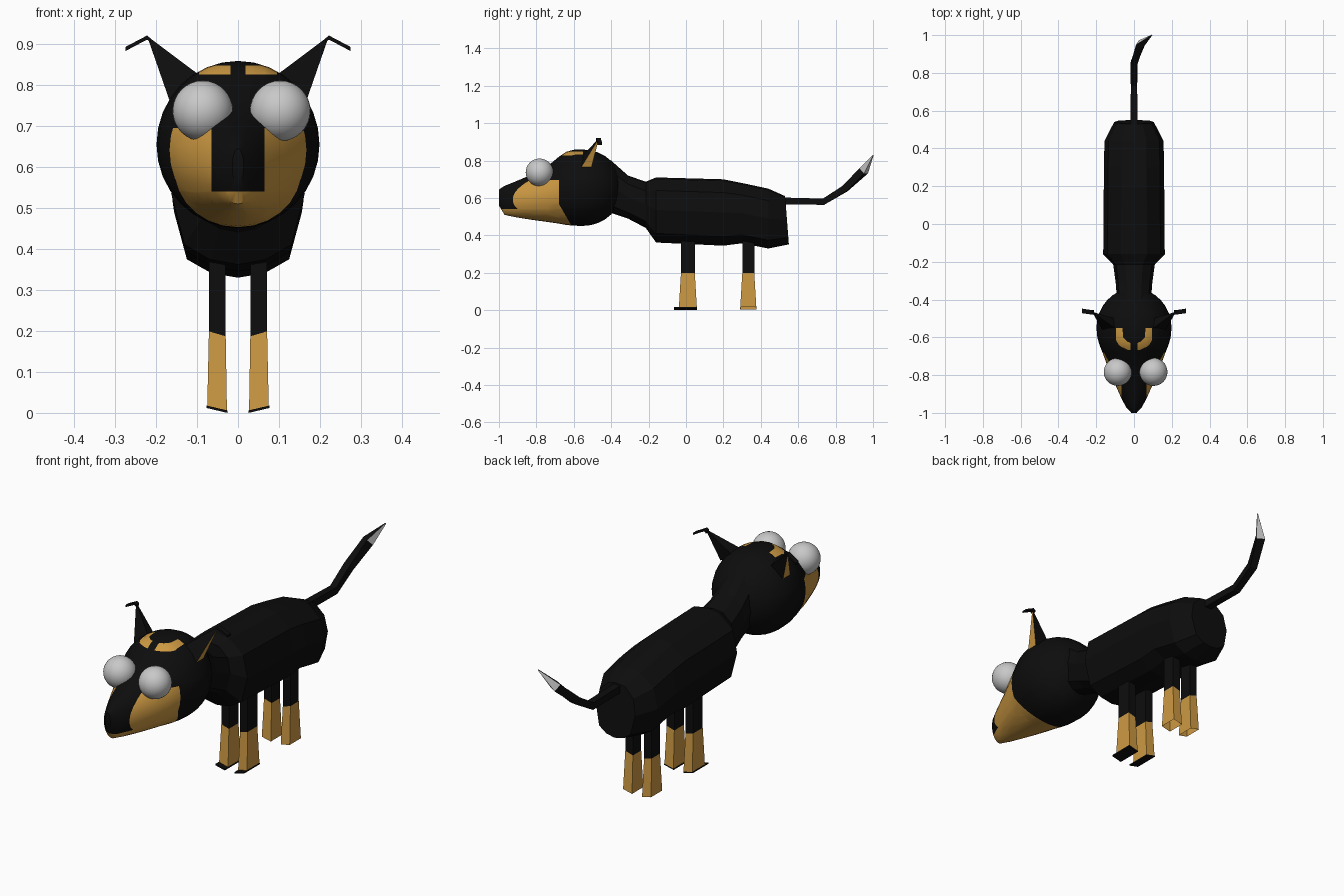
import bpy, bmesh, math
from mathutils import Vector

if "Cube" in bpy.data.objects:
    bpy.data.objects.remove(bpy.data.objects["Cube"])


def material(name, rgb):
    m = bpy.data.materials.new(name)
    m.diffuse_color = (*rgb, 1)
    m.use_nodes = True
    m.node_tree.nodes["Principled BSDF"].inputs["Base Color"].default_value = m.diffuse_color
    return m


BLACK = material("black_coat", (0.004, 0.004, 0.004))
TAN = material("tan_coat", (0.61, 0.32, 0.055))
GREY = material("pale_grey", (0.58, 0.58, 0.58))


def finish(name, bm, mats, rule=None, smooth=None):
    """Turn a bmesh into an object; rule(face) gives the material slot."""
    bmesh.ops.recalc_face_normals(bm, faces=bm.faces)
    bm.normal_update()
    if rule:
        for f in bm.faces:
            f.material_index = rule(f)
    me = bpy.data.meshes.new(name)
    bm.to_mesh(me)
    bm.free()
    for m in mats:
        me.materials.append(m)
    ob = bpy.data.objects.new(name, me)
    bpy.context.collection.objects.link(ob)
    if smooth:
        bpy.ops.object.select_all(action='DESELECT')
        ob.select_set(True)
        bpy.context.view_layer.objects.active = ob
        bpy.ops.object.shade_smooth_by_angle(angle=math.radians(smooth))
    return ob


def loft(bm, rings, start=True, end=True):
    """Skin a list of equally long point rings."""
    vs = [[bm.verts.new(p) for p in r] for r in rings]
    n = len(vs[0])
    for a, b in zip(vs, vs[1:]):
        for i in range(n):
            j = (i + 1) % n
            bm.faces.new((a[i], a[j], b[j], b[i]))
    if start:
        bm.faces.new(vs[0][::-1])
    if end:
        bm.faces.new(vs[-1])


def sections(profile, stations):
    """Scale a unit profile to stations (y, bottom, top, half width, shear)."""
    rings = []
    for y, lo, hi, w, shear in stations:
        c, h = (lo + hi) / 2, (hi - lo) / 2
        rings.append([(w * u, y - shear * v, c + h * v) for u, v in profile])
    return rings


# Body and neck: faceted twelve-sided loft
half = [(0, -1), (0.42, -0.93), (0.8, -0.72), (1, 0), (0.86, 0.6), (0.42, 0.95), (0, 1)]
profile = half + [(-u, v) for u, v in half[-2:0:-1]]
bm = bmesh.new()
loft(bm, sections(profile, [
    (-0.40, 0.52, 0.80, 0.09, 0), (-0.31, 0.49, 0.72, 0.097, 0),
    (-0.215, 0.44, 0.687, 0.11, 0), (-0.16, 0.362, 0.71, 0.163, 0),
    (0.20, 0.345, 0.70, 0.16, 0), (0.30, 0.358, 0.68, 0.16, 0),
    (0.44, 0.33, 0.65, 0.156, 0), (0.54, 0.352, 0.61, 0.105, 0.01)]))
finish("body", bm, [BLACK])

# Head: round skull drawn out into a pointed muzzle
circle = [(math.sin(k * math.tau / 32), -math.cos(k * math.tau / 32)) for k in range(32)]
stations = []
for k in range(1, 9):
    a = math.radians(90 * k / 8)
    r = 0.204 * math.sin(a)
    stations.append((-0.55 + 0.21 * math.cos(a), 0.655 - r, 0.655 + r, r * 0.975, 0))
stations += [(-0.60, 0.452, 0.858, 0.194, 0), (-0.64, 0.456, 0.847, 0.183, 0),
             (-0.68, 0.463, 0.82, 0.167, 0), (-0.74, 0.472, 0.77, 0.145, 0),
             (-0.80, 0.480, 0.737, 0.12, 0), (-0.86, 0.489, 0.71, 0.095, 0),
             (-0.92, 0.499, 0.685, 0.068, 0), (-0.97, 0.510, 0.665, 0.042, 0),
             (-1.00, 0.560, 0.645, 0.014, 0)]
bm = bmesh.new()
loft(bm, sections(circle, stations))

# Cut the coat marking borders into the head
cuts = [((0, -0.68, 0), (0, 1, 0)), ((0, -0.35, 0), (0, 1, 0.58)),
        ((0, 0, 0.54), (0, 0, 1)), ((0, 0, 0.695), (0, 0, 1)),
        ((0, 0, 0.826), (0, 0, 1)), ((0, 0, 0.848), (0, 0, 1))]
cuts += [((x, 0, 0), (1, 0, 0)) for x in (-0.095, -0.065, -0.018, 0.018, 0.065, 0.095)]
for co, no in cuts:
    bmesh.ops.bisect_plane(bm, geom=bm.verts[:] + bm.edges[:] + bm.faces[:],
                           plane_co=co, plane_no=no, dist=1e-5)


def head_rule(f):
    c = f.calc_center_median()
    x = abs(c.x)
    cheek = (c.z < 0.695 and (c.y < -0.68 or c.y + 0.58 * c.z < -0.35)
             and not (x < 0.065 and c.z > 0.54))
    brow = 0.826 < c.z < 0.848 and 0.018 < x < 0.095 and c.y < -0.57
    return int(cheek or brow)


finish("head", bm, [BLACK, TAN], head_rule, 40)

# Bulging eyes
for name, x in (("left_eye", -0.086), ("right_eye", 0.103)):
    bm = bmesh.new()
    bmesh.ops.create_uvsphere(bm, u_segments=32, v_segments=16, radius=0.074)
    bmesh.ops.translate(bm, verts=bm.verts, vec=(x, -0.783, 0.737))
    finish(name, bm, [GREY], smooth=30)

for side, s in (("left", -1), ("right", 1)):
    # Ear: pointed wedge, tan on the outer face, with a folded tip
    bm = bmesh.new()
    base = [(0.095, -0.555, 0.825), (0.168, -0.56, 0.765),
            (0.168, -0.505, 0.765), (0.10, -0.50, 0.81)]
    b = [bm.verts.new((s * x, y, z)) for x, y, z in base]
    tip = bm.verts.new((s * 0.222, -0.465, 0.92))
    for i in range(4):
        bm.faces.new((b[i], b[(i + 1) % 4], tip))
    bm.faces.new(b)
    finish(side + "_ear", bm, [BLACK, TAN],
           lambda f: int(len(f.verts) == 3 and s * f.normal.x > 0.5
                         and s * f.calc_center_median().x > 0.18
                         and abs(f.normal.y) < 0.7))
    bm = bmesh.new()
    loft(bm, [[(s * x, y + dy, z + dz) for dy, dz in
               ((-0.012, -0.005), (0.012, -0.005), (0.012, 0.005), (-0.012, 0.005))]
              for x, y, z in ((0.212, -0.468, 0.908), (0.222, -0.468, 0.916),
                              (0.275, -0.46, 0.888))])
    finish(side + "_ear_tip", bm, [BLACK])

    # Legs: square black shank and flared tan sock
    def leg_ring(x0, x1, y0, y1, z_in, z_out):
        return [(s * x0, y0, z_in), (s * x1, y0, z_out),
                (s * x1, y1, z_out), (s * x0, y1, z_in)]

    for part, y in (("front", 0.01), ("hind", 0.333)):
        w = 0.037 if part == "front" else 0.032
        f = 0.048 if part == "front" else 0.043
        knee = leg_ring(0.03, 0.071, y - w, y + w, 0.187, 0.199)
        bm = bmesh.new()
        loft(bm, [leg_ring(0.03, 0.071, y - w, y + w, 0.40, 0.40), knee])
        finish(f"{side}_{part}_shank", bm, [BLACK])
        bm = bmesh.new()
        loft(bm, [knee, leg_ring(0.027, 0.075, y - f, y + f, 0.005, 0.016)],
             end=part == "front")
        finish(f"{side}_{part}_sock", bm, [TAN])
    # Dark paw sole under the front foot
    bm = bmesh.new()
    loft(bm, [leg_ring(0.026, 0.077, -0.064, 0.058, 0.006, 0.018),
              leg_ring(0.026, 0.077, -0.064, 0.058, 0.0, 0.012)])
    finish(side + "_paw_sole", bm, [BLACK])

# Tail: square tube following a rising path, pale beneath the tip
path = [Vector(p) for p in ((0, 0.50, 0.585), (0, 0.735, 0.58), (0, 0.85, 0.65),
                            (0.035, 0.95, 0.745), (0.095, 1.0, 0.828))]
radii = (0.018, 0.017, 0.018, 0.020, 0.002)
rings = []
for i, p in enumerate(path):
    t = (path[min(i + 1, 4)] - path[max(i - 1, 0)]).normalized()
    side_dir = t.cross(Vector((0, 0, 1))).normalized()
    up = side_dir.cross(t)
    rings.append([p + radii[i] * (a * side_dir + b * up)
                  for a, b in ((-1, -1), (1, -1), (1, 1), (-1, 1))])
bm = bmesh.new()
loft(bm, rings)


def tail_rule(f):
    upper = f.normal.z > 0.25 and f.normal.y < 0.2
    return int(f.calc_center_median().z > 0.75 and not upper)


finish("tail", bm, [BLACK, GREY], tail_rule)
